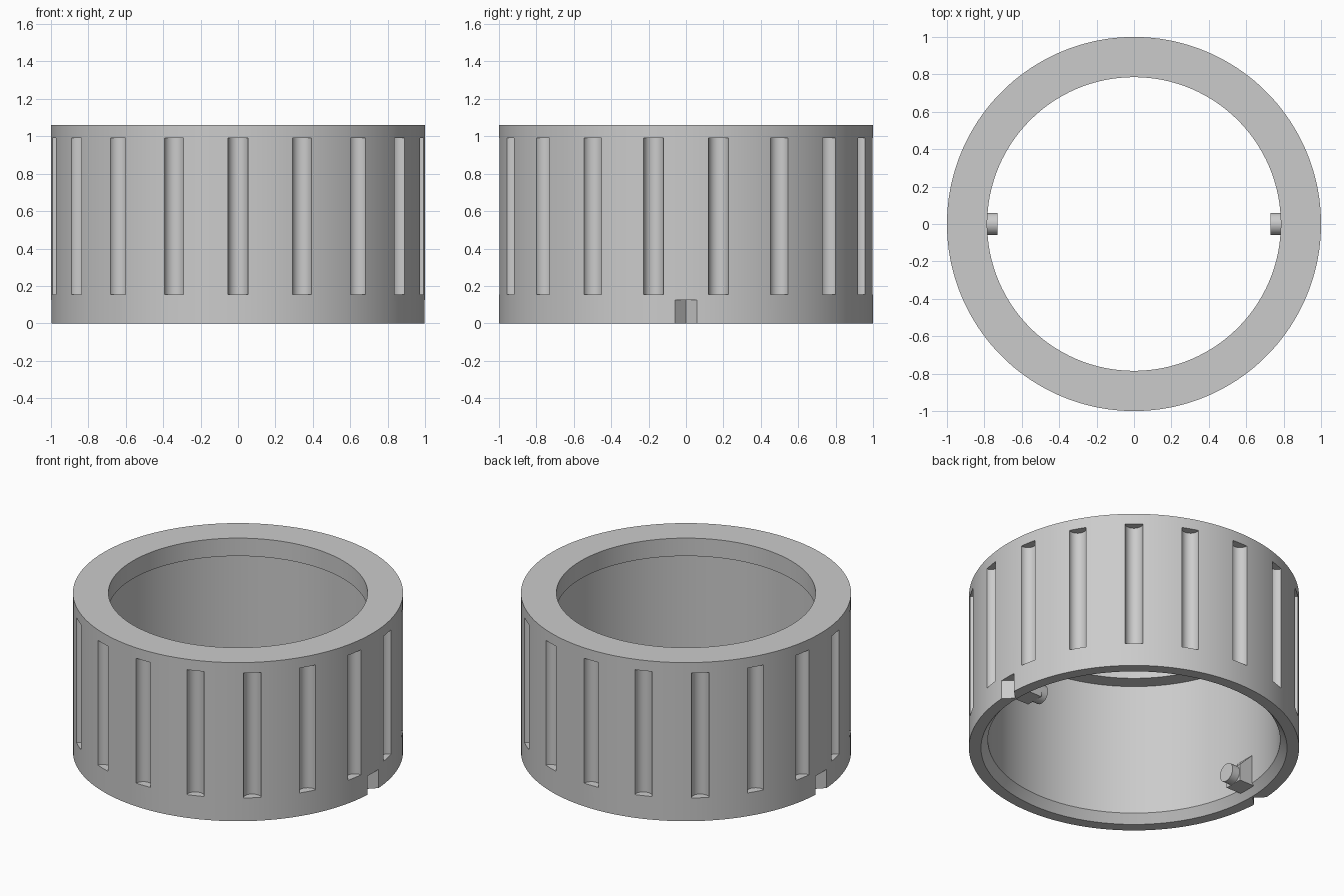
import bpy, bmesh, math
from mathutils import Matrix, Vector

cube = bpy.data.objects.get("Cube")
if cube:
    bpy.data.objects.remove(cube, do_unlink=True)

grey = bpy.data.materials.new("plain_grey")
grey.use_nodes = True
colour = (0.6, 0.6, 0.6, 1)
grey.diffuse_color = colour
grey.node_tree.nodes["Principled BSDF"].inputs["Base Color"].default_value = colour


def make_object(name, bm):
    bmesh.ops.recalc_face_normals(bm, faces=bm.faces[:])
    mesh = bpy.data.meshes.new(name)
    bm.to_mesh(mesh)
    bm.free()
    mesh.materials.append(grey)
    obj = bpy.data.objects.new(name, mesh)
    bpy.context.collection.objects.link(obj)
    return obj


def activate(obj):
    bpy.ops.object.select_all(action='DESELECT')
    obj.select_set(True)
    bpy.context.view_layer.objects.active = obj


def smooth(obj):
    activate(obj)
    bpy.ops.object.shade_smooth_by_angle(angle=math.radians(30))


HEIGHT = 1.06

# Ring body: turned profile with a top lip and a chamfered lower mouth
profile = [(1, 0), (1, HEIGHT), (0.785, HEIGHT), (0.785, 0.94),
           (0.885, 0.94), (0.885, 0.055), (0.927, 0)]
SEGMENTS = 180
bm = bmesh.new()
rings = []
for i in range(SEGMENTS):
    a = math.tau * i / SEGMENTS
    rings.append([bm.verts.new((r * math.cos(a), r * math.sin(a), z)) for r, z in profile])
for i, ring in enumerate(rings):
    nxt = rings[(i + 1) % SEGMENTS]
    for j in range(len(profile)):
        k = (j + 1) % len(profile)
        bm.faces.new((ring[j], nxt[j], nxt[k], ring[k]))
body = make_object("ring_body", bm)

# Cutters: round grip grooves and two V-shaped index notches
bm = bmesh.new()
low, high = 0.155, 0.99
for i in range(18):
    a = math.radians(-90 + 20 * i)
    spot = Matrix.Translation((math.cos(a), math.sin(a), (low + high) / 2))
    bmesh.ops.create_cone(bm, cap_ends=True, segments=32, radius1=0.054,
                          radius2=0.054, depth=high - low, matrix=spot)
for side in (-1, 1):
    spot = (Matrix.Translation((side * 1.081, 0, 0.025))
            @ Matrix.Rotation(math.radians(45), 4, 'Z'))
    bmesh.ops.create_cube(bm, size=0.2, matrix=spot)
cutter = make_object("groove_cutter", bm)
cutter.hide_render = True

activate(body)
cut = body.modifiers.new("grooves", 'BOOLEAN')
cut.operation = 'DIFFERENCE'
cut.solver = 'EXACT'
cut.object = cutter
bpy.ops.object.modifier_apply(modifier=cut.name)
bpy.data.objects.remove(cutter, do_unlink=True)
smooth(body)

# Inner locking pins, each on a block with a sloped top
for side, label in ((1, "left"), (-1, "right")):
    bm = bmesh.new()
    outline = [(0.785, 0.04), (0.785, 0.15), (0.91, 0.275), (0.91, 0.04)]
    face = bm.faces.new([bm.verts.new((side * r, -0.062, z)) for r, z in outline])
    grown = bmesh.ops.extrude_face_region(bm, geom=[face])
    moved = [v for v in grown["geom"] if isinstance(v, bmesh.types.BMVert)]
    bmesh.ops.translate(bm, verts=moved, vec=Vector((0, 0.124, 0)))
    make_object(label + "_pin_block", bm)

    bm = bmesh.new()
    spot = (Matrix.Translation((side * 0.765, 0, 0.1))
            @ Matrix.Rotation(math.radians(90), 4, 'Y'))
    bmesh.ops.create_cone(bm, cap_ends=True, segments=32, radius1=0.06,
                          radius2=0.06, depth=0.07, matrix=spot)
    smooth(make_object(label + "_pin", bm))
